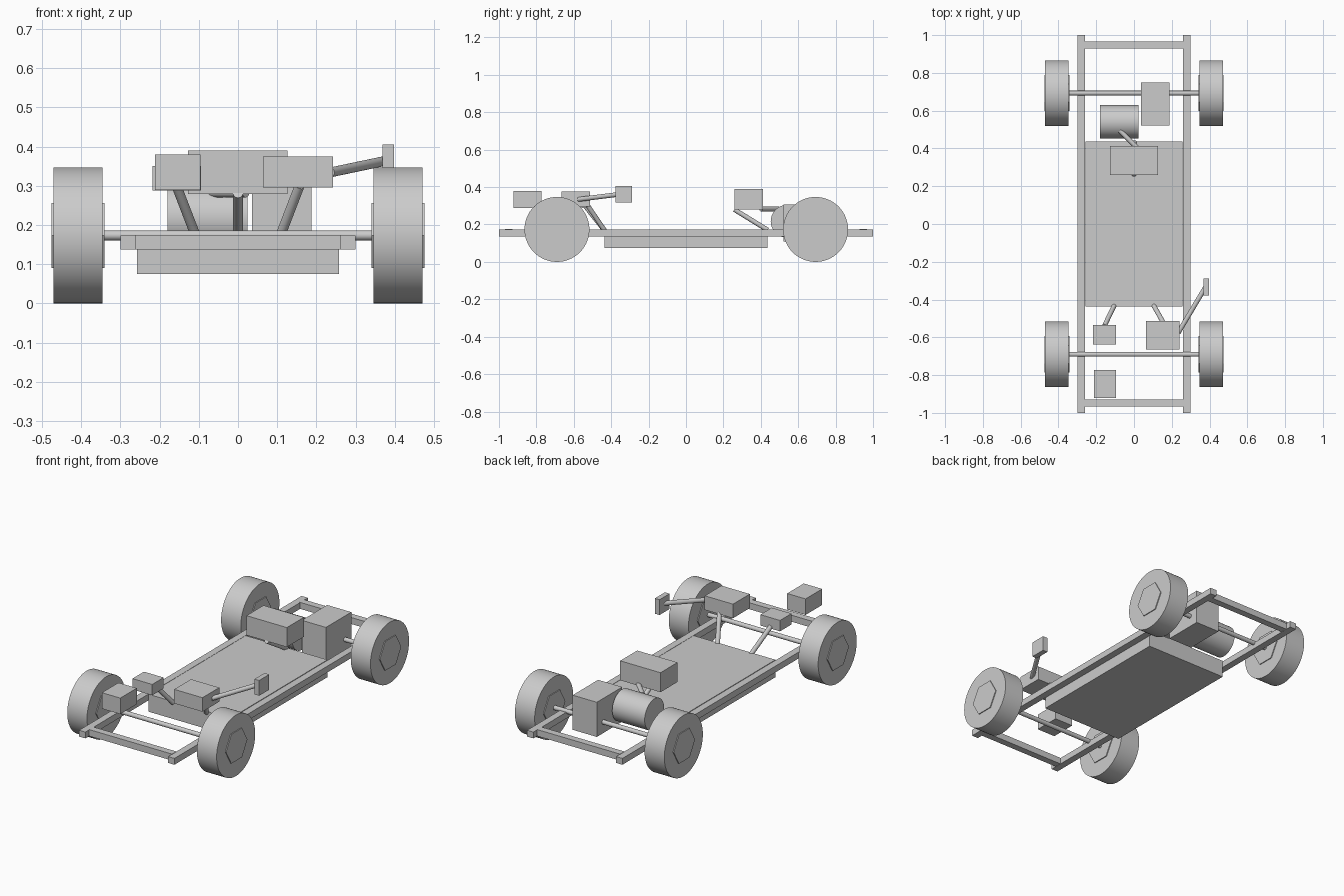
import bpy, math
from mathutils import Vector

if "Cube" in bpy.data.objects:
    bpy.data.objects.remove(bpy.data.objects["Cube"])


def box(name, x, y, z):
    """Box from (min, max) pairs on each axis."""
    bpy.ops.mesh.primitive_cube_add(
        size=1, location=[(a + b) / 2 for a, b in (x, y, z)])
    o = bpy.context.object
    o.name = name
    o.scale = [b - a for a, b in (x, y, z)]
    bpy.ops.object.transform_apply(location=False, rotation=False, scale=True)
    return o


def rod(name, p, q, r, sides=64):
    """Cylinder between two points."""
    p, q = Vector(p), Vector(q)
    d = q - p
    bpy.ops.mesh.primitive_cylinder_add(
        vertices=sides, radius=r, depth=d.length, location=(p + q) / 2)
    o = bpy.context.object
    o.name = name
    o.rotation_euler = d.to_track_quat('Z', 'Y').to_euler()
    if sides > 8:
        bpy.ops.object.shade_smooth_by_angle(angle=math.radians(35))
    return o


def hub(name, x0, x1, y, z, r):
    """Hexagonal hub along x, with corners pointing fore and aft."""
    bpy.ops.mesh.primitive_cylinder_add(
        vertices=6, radius=r, depth=x1 - x0, location=((x0 + x1) / 2, y, z),
        rotation=(0, math.pi / 2, 0))
    bpy.context.object.name = name


WHEEL_R = 0.1735

# ladder frame
for s, side in ((-1, "left"), (1, "right")):
    box(side + "_rail", sorted((s * 0.26, s * 0.30)), (-1, 1), (0.137, 0.173))
for s, end in ((-1, "front"), (1, "rear")):
    box(end + "_crossmember", (-0.262, 0.262),
        sorted((s * 0.928, s * 0.967)), (0.138, 0.175))

# axles, wheels and hubs
for y, end in ((-0.69, "front"), (0.693, "rear")):
    rod(end + "_axle", (-0.4, y, WHEEL_R), (0.4, y, WHEEL_R), 0.0125, 32)
    for s, side in ((-1, "left"), (1, "right")):
        x0, x1 = sorted((s * 0.346, s * 0.470))
        rod(f"{end}_{side}_wheel", (x0, y, WHEEL_R), (x1, y, WHEEL_R), WHEEL_R)
        hub(f"{end}_{side}_hub", x0 - 0.005, x1 + 0.005, y, WHEEL_R, 0.096)

# battery pack
box("battery_pack", (-0.257, 0.257), (-0.437, 0.437), (0.075, 0.174))

# rear drive: motor, gearbox, controller
rod("motor", (-0.18, 0.541, 0.217), (0.024, 0.541, 0.217), 0.088)
box("gearbox", (0.036, 0.188), (0.522, 0.75), (0.11, 0.307))
box("controller", (-0.128, 0.126), (0.259, 0.412), (0.279, 0.39))

# front modules
box("auxiliary_battery", (-0.212, -0.096), (-0.921, -0.772), (0.289, 0.38))
box("converter", (-0.218, -0.094), (-0.637, -0.534), (0.288, 0.35))
box("charger", (0.064, 0.242), (-0.665, -0.514), (0.295, 0.375))
box("charge_port", (0.368, 0.398), (-0.378, -0.288), (0.318, 0.405))

# cables linking the modules
cables = {
    "motor_cable": ((-0.075, 0.495, 0.283), (0.02, 0.40, 0.283)),
    "controller_cable": ((0, 0.258, 0.28), (0, 0.437, 0.17)),
    "converter_cable": ((-0.157, -0.54, 0.30), (-0.105, -0.433, 0.165)),
    "charger_cable": ((0.157, -0.525, 0.30), (0.105, -0.433, 0.165)),
    "port_cable": ((0.235, -0.575, 0.334), (0.378, -0.335, 0.364)),
}
for name, (p, q) in cables.items():
    rod(name, p, q, 0.0125, 32)
